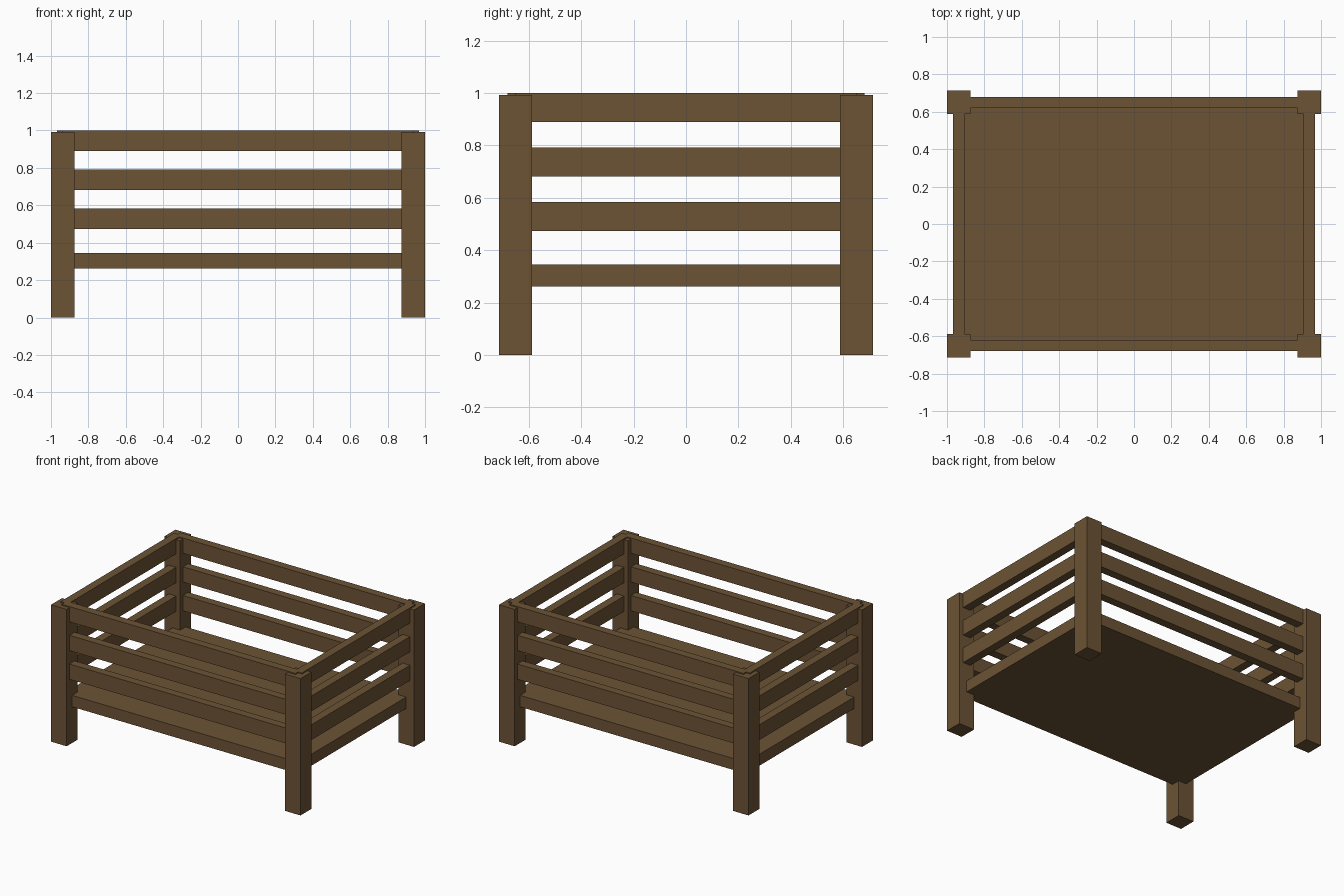
import bpy

if "Cube" in bpy.data.objects:
    bpy.data.objects.remove(bpy.data.objects["Cube"])

wood = bpy.data.materials.new("brown wood")
wood.diffuse_color = (0.150, 0.086, 0.035, 1)
wood.use_nodes = True
wood.node_tree.nodes["Principled BSDF"].inputs["Base Color"].default_value = wood.diffuse_color

LX, LY = 0.9375, 0.65      # leg centres
LEG = 0.125                # leg width
THICK, HEIGHT = 0.06, 0.111  # slat section


def box(name, x, y, z, sx, sy, sz):
    bpy.ops.mesh.primitive_cube_add(size=1, location=(x, y, z))
    ob = bpy.context.object
    ob.name = name
    ob.scale = (sx, sy, sz)
    bpy.ops.object.transform_apply(location=False, rotation=False, scale=True)
    ob.data.materials.append(wood)
    return ob


# four corner legs
for xn, sx in (("left", -1), ("right", 1)):
    for yn, sy in (("front", -1), ("back", 1)):
        box(f"{yn}_{xn}_leg", sx * LX, sy * LY, 0.496, LEG, LEG, 0.992)

# floor board reaching the leg centres
box("floor_board", 0, 0, 0.3035, 2 * LX, 2 * LY, 0.083)

# three slats on each side, the top ones just above the legs
for i, z in enumerate((0.528, 0.736, 0.9445)):
    for name, s in (("front", -1), ("back", 1)):
        box(f"{name}_slat_{i + 1}", 0, s * LY, z, 2 * LX, THICK, HEIGHT)
    for name, s in (("left", -1), ("right", 1)):
        box(f"{name}_slat_{i + 1}", s * LX, 0, z, THICK, 2 * LY, HEIGHT)
